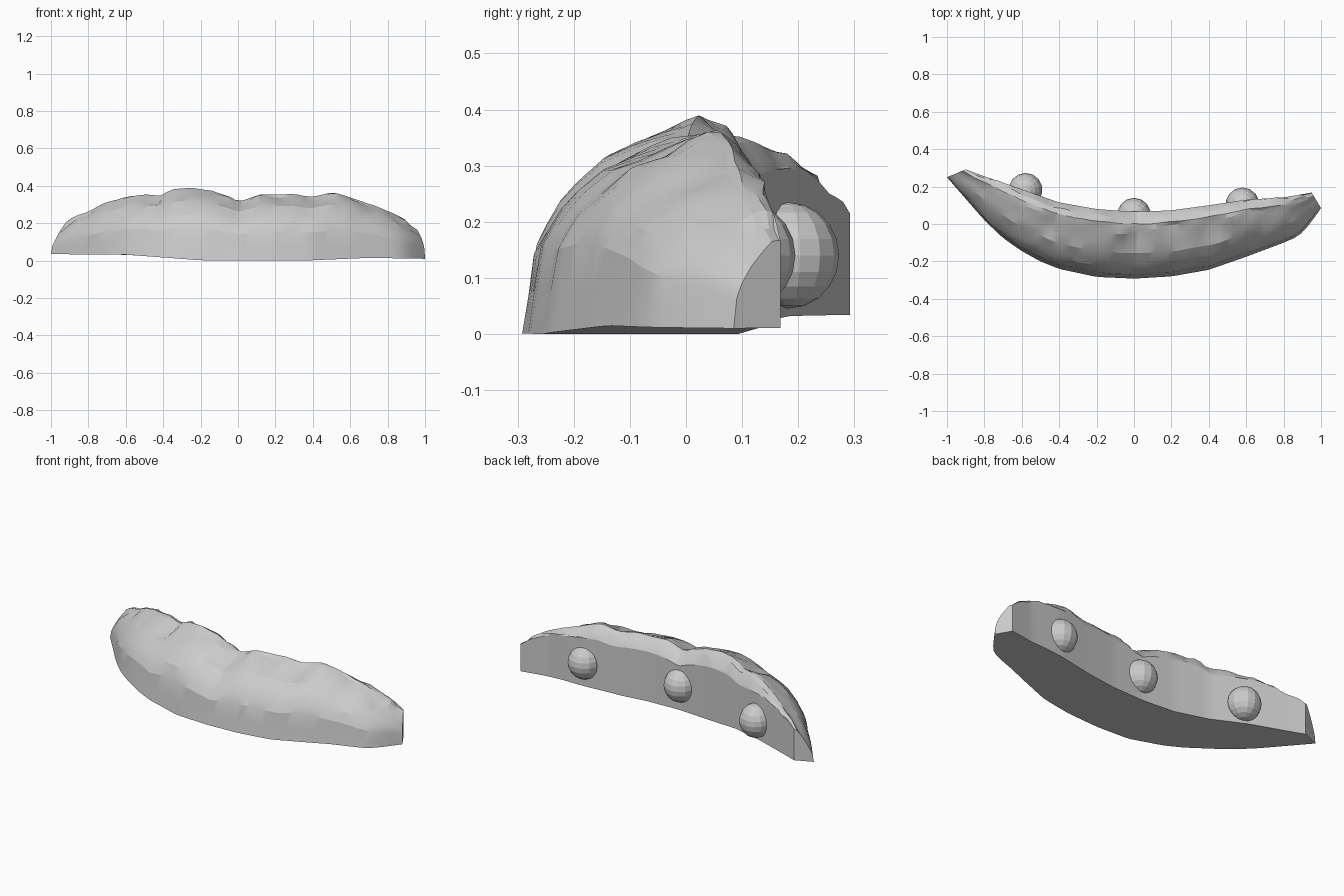
import bpy, bmesh, random
from mathutils import noise, Vector

if "Cube" in bpy.data.objects:
    bpy.data.objects.remove(bpy.data.objects["Cube"])

random.seed(4)

# Outline curves: (x, value)
BACK_Y = [(-1, .26), (-.9, .292), (-.8, .255), (-.6, .185), (-.4, .115), (-.2, .08), (0, .065),
          (.2, .073), (.4, .1), (.6, .13), (.8, .142), (.95, .168), (1, .1)]
FRONT_Y = [(-1, .25), (-.9, .135), (-.8, .02), (-.7, -.075), (-.6, -.145), (-.5, -.2), (-.4, -.24),
           (-.2, -.283), (0, -.292), (.2, -.28), (.4, -.245), (.6, -.175), (.8, -.1), (.88, -.065), (.94, 0), (1, .085)]
TOP_Z = [(-1, .12), (-.95, .18), (-.88, .24), (-.8, .265), (-.72, .31), (-.6, .342), (-.5, .355),
         (-.42, .35), (-.35, .385), (-.25, .393), (-.15, .38), (-.05, .345), (0, .318), (.1, .353),
         (.2, .363), (.3, .36), (.4, .345), (.5, .368), (.6, .345), (.7, .31), (.8, .27), (.9, .215), (1, .13)]
BASE_Z = [(-1, .035), (-.6, .032), (-.2, .002), (.35, 0), (.7, .015), (1, .01)]

# Cross-section: fraction front to back, fraction of height
SECTION = [(0, 0), (.03, .2), (.065, .43), (.11, .52), (.17, .62), (.25, .7), (.38, .81),
           (.52, .885), (.66, .945), (.76, .98), (.82, 1), (.9, .94), (.97, .85), (1, .8), (1, 0)]


def sample(table, x):
    if x <= table[0][0]:
        return table[0][1]
    for (xa, a), (xb, b) in zip(table, table[1:]):
        if x <= xb:
            return a + (b - a) * (x - xa) / (xb - xa)
    return table[-1][1]


def add_object(name, bm):
    bmesh.ops.recalc_face_normals(bm, faces=bm.faces)
    mesh = bpy.data.meshes.new(name)
    bm.to_mesh(mesh)
    bm.free()
    obj = bpy.data.objects.new(name, mesh)
    bpy.context.collection.objects.link(obj)
    return obj


# Curved rocky body, lofted from front edge to back wall
bm = bmesh.new()
rings = []
COUNT = 56
for i in range(COUNT + 1):
    u = -1 + 2 * i / COUNT
    xb = .925 * u + .025
    yf, yb = sample(FRONT_Y, u), sample(BACK_Y, xb)
    end = min(1, max(0, (abs(u) - .55) / .4))
    ring = []
    for k, (f, h) in enumerate(SECTION):
        x = u + (xb - u) * f
        zb, zt = sample(BASE_Z, x), sample(TOP_Z, x)
        if f > .82 and h > 0:                 # back rim rises towards the tips
            h += (1 - h) * end * .8
        p = Vector((x, yf + (yb - yf) * f, zb + (zt - zb) * h))
        if 1 < k < 13 and 0 < i < COUNT:      # lumps, stronger near the crest
            amp = .006 + .012 * (h > .85) * (f != .82)
            n = noise.noise_vector(p * 11)
            p.y += n.y * amp
            p.z += n.z * amp - (.004 if h > .85 else 0)
            p.x += random.uniform(-.005, .005)
        ring.append(bm.verts.new(p))
    rings.append(ring)
N = len(SECTION)
for a, b in zip(rings, rings[1:]):
    for k in range(N):
        j = (k + 1) % N
        bm.faces.new((a[k], a[j], b[j], b[k]))
bm.faces.new(rings[0])
bm.faces.new(rings[-1])
body = add_object("rock_body", bm)
bpy.context.view_layer.objects.active = body
body.select_set(True)
bpy.ops.object.shade_smooth_by_angle(angle=.3)

# Three rounded pegs on the back wall
for name, x, y in (("left_peg", -.58, .183), ("middle_peg", 0, .05), ("right_peg", .58, .105)):
    bm = bmesh.new()
    bmesh.ops.create_uvsphere(bm, u_segments=14, v_segments=10, radius=.09)
    for v in bm.verts:
        v.co = Vector((v.co.x + x, v.co.y + y, v.co.z * 1.05 + .14))
    add_object(name, bm)
